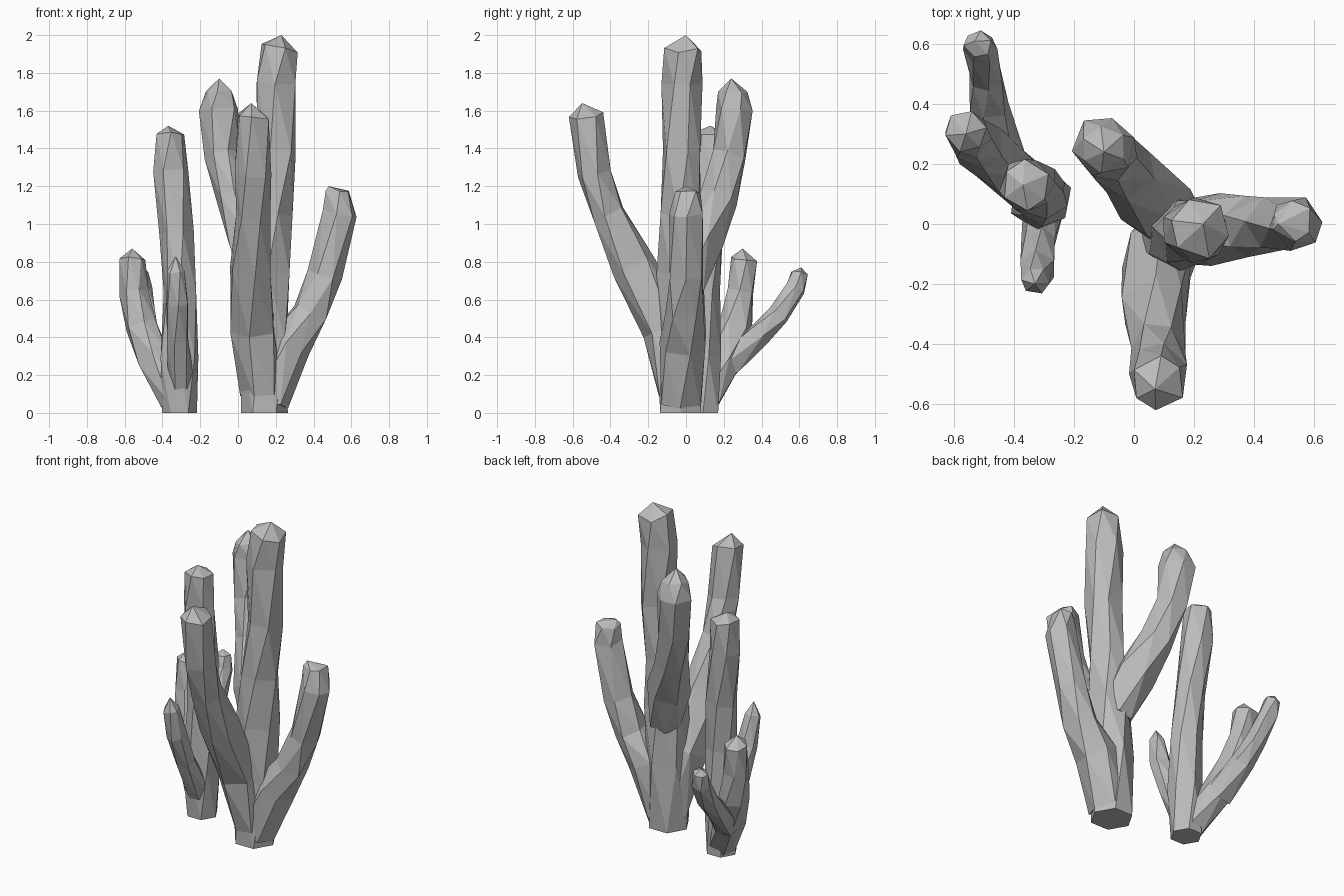
import bpy
import bmesh
import math
import random
from mathutils import Vector

default_cube = bpy.data.objects.get("Cube")
if default_cube:
    bpy.data.objects.remove(default_cube)

SIDES = 6
rng = random.Random(4)

stone = bpy.data.materials.new("stone_grey")
stone.use_nodes = True
grey = (0.5, 0.5, 0.5, 1)
stone.diffuse_color = grey
stone.node_tree.nodes["Principled BSDF"].inputs["Base Color"].default_value = grey


def ring_points(center, tangent, radius, turn, wobble):
    """Irregular polygon around center, square to the tangent."""
    u = Vector((1, 0, 0))
    u = (u - tangent * u.dot(tangent)).normalized()
    v = tangent.cross(u)
    points = []
    for i in range(SIDES):
        angle = math.tau * (i + turn) / SIDES + rng.uniform(-wobble, wobble)
        reach = radius * (1.03 + rng.uniform(-wobble, wobble) * 0.5)
        points.append(center + (u * math.cos(angle) + v * math.sin(angle)) * reach
                      + tangent * radius * rng.uniform(-wobble, wobble))
    return points


def limb(name, rings, tip, grounded=False):
    """Loft a faceted limb through (x, y, z, radius) rings to a blunt tip."""
    bm = bmesh.new()
    centers = [Vector(r[:3]) for r in rings]
    loops = []
    for k, center in enumerate(centers):
        after = centers[min(k + 1, len(centers) - 1)]
        before = centers[max(k - 1, 0)]
        flat = grounded and k == 0
        tangent = Vector((0, 0, 1)) if flat else (after - before).normalized()
        points = ring_points(center, tangent, rings[k][3], k * 0.3, 0 if flat else 0.14)
        loops.append([bm.verts.new(p) for p in points])
    # Triangulated walls between neighbouring rings
    for low, high in zip(loops, loops[1:]):
        for i in range(SIDES):
            j = (i + 1) % SIDES
            bm.faces.new((low[i], low[j], high[i]))
            bm.faces.new((low[j], high[j], high[i]))
    # Flat foot and faceted tip
    bm.faces.new(loops[0][::-1])
    apex = bm.verts.new(tip)
    top = loops[-1]
    for i in range(SIDES):
        bm.faces.new((top[i], top[(i + 1) % SIDES], apex))
    bmesh.ops.recalc_face_normals(bm, faces=bm.faces)
    mesh = bpy.data.meshes.new(name)
    bm.to_mesh(mesh)
    bm.free()
    mesh.materials.append(stone)
    bpy.context.collection.objects.link(bpy.data.objects.new(name, mesh))


# Large cluster
limb("large_trunk", [
    (0.14, -0.03, 0, 0.12), (0.14, -0.03, 0.4, 0.13), (0.16, -0.03, 0.75, 0.12),
    (0.18, -0.03, 1.05, 0.11), (0.21, -0.02, 1.38, 0.1), (0.2, -0.02, 1.75, 0.11),
    (0.22, -0.01, 1.93, 0.1)], (0.23, 0, 2), True)
limb("large_front_branch", [
    (0.13, -0.04, 0.1, 0.11), (0.08, -0.11, 0.45, 0.12), (0.07, -0.28, 0.78, 0.11),
    (0.08, -0.41, 1.05, 0.09), (0.08, -0.49, 1.27, 0.09),
    (0.08, -0.53, 1.57, 0.09)], (0.07, -0.55, 1.64))
limb("large_left_branch", [
    (0.16, -0.03, 0.06, 0.11), (0.27, -0.02, 0.36, 0.12), (0.38, -0.01, 0.53, 0.1),
    (0.46, 0, 0.72, 0.09), (0.54, 0, 1.05, 0.09),
    (0.53, 0.01, 1.17, 0.065)], (0.48, 0, 1.2))
limb("large_back_branch", [
    (0.15, 0, 0.65, 0.1), (0.07, 0.07, 0.9, 0.12), (-0.02, 0.17, 1.14, 0.1),
    (-0.08, 0.23, 1.36, 0.09), (-0.1, 0.26, 1.6, 0.1),
    (-0.1, 0.25, 1.7, 0.075)], (-0.1, 0.24, 1.77))

# Small cluster
limb("small_trunk", [
    (-0.31, 0.09, 0, 0.09), (-0.31, 0.08, 0.3, 0.1), (-0.31, 0.09, 0.65, 0.09),
    (-0.32, 0.11, 0.95, 0.09), (-0.36, 0.13, 1.27, 0.09),
    (-0.36, 0.13, 1.48, 0.08)], (-0.37, 0.13, 1.52), True)
limb("small_front_branch", [
    (-0.3, 0.06, 0.15, 0.07), (-0.32, -0.06, 0.38, 0.06), (-0.32, -0.15, 0.58, 0.06),
    (-0.33, -0.19, 0.75, 0.045)], (-0.33, -0.2, 0.83))
limb("small_back_branch", [
    (-0.33, 0.1, 0.06, 0.08), (-0.44, 0.2, 0.28, 0.09), (-0.51, 0.26, 0.46, 0.09),
    (-0.55, 0.29, 0.64, 0.075), (-0.56, 0.31, 0.81, 0.07)], (-0.56, 0.3, 0.87))
limb("small_back_twig", [
    (-0.44, 0.22, 0.26, 0.08), (-0.48, 0.39, 0.42, 0.065), (-0.49, 0.49, 0.52, 0.06),
    (-0.51, 0.58, 0.66, 0.055), (-0.52, 0.6, 0.74, 0.045)], (-0.53, 0.61, 0.77))
